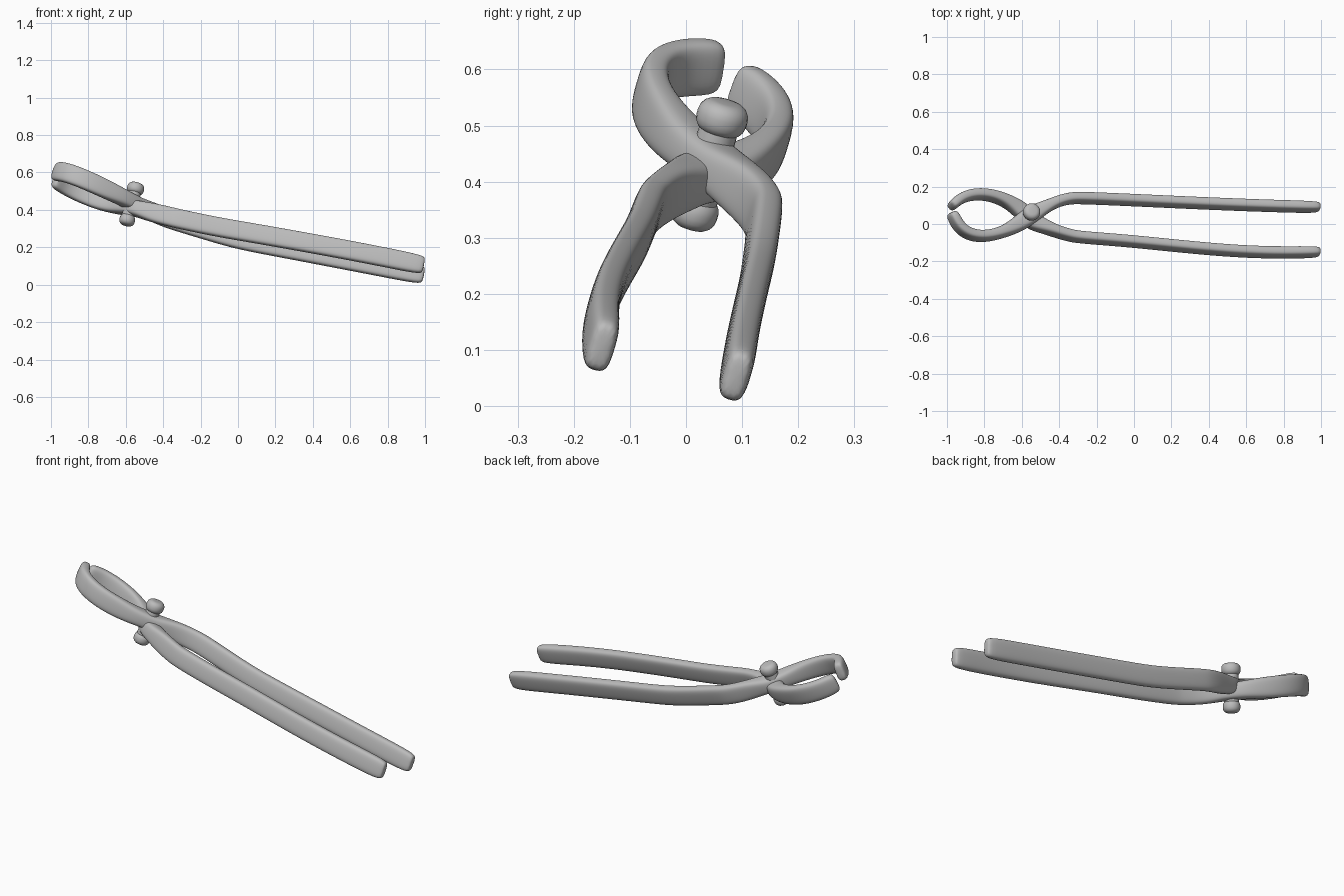
import bpy, bmesh, math
from mathutils import Matrix, Vector
from mathutils.geometry import interpolate_bezier

if "Cube" in bpy.data.objects:
    bpy.data.objects.remove(bpy.data.objects["Cube"])

GREY = (0.5, 0.5, 0.5, 1)
steel = bpy.data.materials.new("worn grey steel")
steel.use_nodes = True
steel.diffuse_color = GREY
steel.node_tree.nodes["Principled BSDF"].inputs["Base Color"].default_value = GREY

# The tool lies tilted: its pivot axis leans along this direction
AXIS = Vector((0.25, 0.27, 0.93)).normalized()
PIVOT = Vector((-0.57, 0.04, 0.43))
SIDES = 12


def add_object(name, bm):
    """Turn a bmesh into a linked steel object."""
    bmesh.ops.recalc_face_normals(bm, faces=bm.faces)
    mesh = bpy.data.meshes.new(name)
    bm.to_mesh(mesh)
    bm.free()
    mesh.materials.append(steel)
    ob = bpy.data.objects.new(name, mesh)
    bpy.context.collection.objects.link(ob)
    return ob


def on_tool_plane(point, lift):
    """Height on the tilted tool plane, curling upward towards the jaws."""
    x, y = point.x, point.y
    ahead = max(0, -x)
    curl = 0.14 * ahead ** 2 + lift * min(1, 4 * ahead)
    return Vector((x, y, 0.27 - 0.2 * x - 0.22 * y + curl))


def cross_section(center, tangent, width, height):
    """Points of a rounded rectangle standing across the path."""
    side = AXIS.cross(tangent).normalized()
    up = tangent.cross(side)
    for k in range(SIDES):
        angle = math.tau * (k + 0.5) / SIDES
        c, s = math.cos(angle), math.sin(angle)
        u = math.copysign(abs(c) ** 0.6, c) * width / 2
        v = math.copysign(abs(s) ** 0.6, s) * height / 2
        yield center + side * u + up * v


def build_arm(name, lift, segments):
    """Loft a bar along joined bezier segments, flattened where it crosses the pivot."""
    path = []
    for controls in segments:
        knots = [Vector((x, y, 0)) for x, y in controls]
        samples = interpolate_bezier(*knots, 8)
        path += samples[1:] if path else samples
    path = [on_tool_plane(p, lift) for p in path]

    # Short extra stations round off both ends
    first = (path[0] - path[1]).normalized()
    last = (path[-1] - path[-2]).normalized()
    path = [path[0] + first * 0.015] + path + [path[-1] + last * 0.015]

    bm = bmesh.new()
    rings = []
    for i, center in enumerate(path):
        ahead = path[min(i + 1, len(path) - 1)]
        behind = path[max(i - 1, 0)]
        tangent = (ahead - behind).normalized()
        flat = math.exp(-((center.x - PIVOT.x) / 0.09) ** 2)
        width = 0.056 + 0.045 * flat
        height = 0.108 - 0.025 * flat
        if i in (0, len(path) - 1):
            width *= 0.6
            height *= 0.7
        ring = cross_section(center, tangent, width, height)
        rings.append([bm.verts.new(p) for p in ring])
    for a, b in zip(rings, rings[1:]):
        for k in range(SIDES):
            n = (k + 1) % SIDES
            bm.faces.new((a[k], a[n], b[n], b[k]))
    bm.faces.new(rings[0])
    bm.faces.new(rings[-1])

    ob = add_object(name, bm)
    for face in ob.data.polygons:
        face.use_smooth = True
    smooth = ob.modifiers.new("smooth", "SUBSURF")
    smooth.levels = smooth.render_levels = 2


# Upper arm: rear handle, shoulder bend, front jaw
build_arm("upper_arm", 0.02, [
    [(0.98, 0.09), (0.5, 0.1), (0, 0.13), (-0.3, 0.14)],
    [(-0.3, 0.14), (-0.4, 0.14), (-0.47, 0.09), (-0.55, 0.05)],
    [(-0.55, 0.05), (-0.7, -0.08), (-0.92, -0.13), (-0.97, 0.05)],
])

# Lower arm: front handle, shoulder bend, rear jaw
build_arm("lower_arm", -0.01, [
    [(0.98, -0.15), (0.5, -0.17), (0.2, -0.1), (-0.3, -0.07)],
    [(-0.3, -0.07), (-0.4, -0.05), (-0.47, -0.02), (-0.55, 0.02)],
    [(-0.55, 0.02), (-0.68, 0.18), (-0.9, 0.2), (-0.97, 0.1)],
])

# Rivet: a pin with a rounded head at each end
bm = bmesh.new()
for radius, depth, offset in ((0.035, 0.2, 0), (0.046, 0.06, 0.09), (0.042, 0.06, -0.09)):
    bmesh.ops.create_cone(bm, cap_ends=True, segments=24, radius1=radius, radius2=radius,
                          depth=depth, matrix=Matrix.Translation((0, 0, offset)))
rivet = add_object("rivet", bm)
rivet.rotation_mode = "QUATERNION"
rivet.rotation_quaternion = Vector((0, 0, 1)).rotation_difference(AXIS)
rivet.location = PIVOT
bevel = rivet.modifiers.new("rounded heads", "BEVEL")
bevel.width = 0.025
bevel.segments = 4
bevel.limit_method = "ANGLE"
for face in rivet.data.polygons:
    face.use_smooth = True
